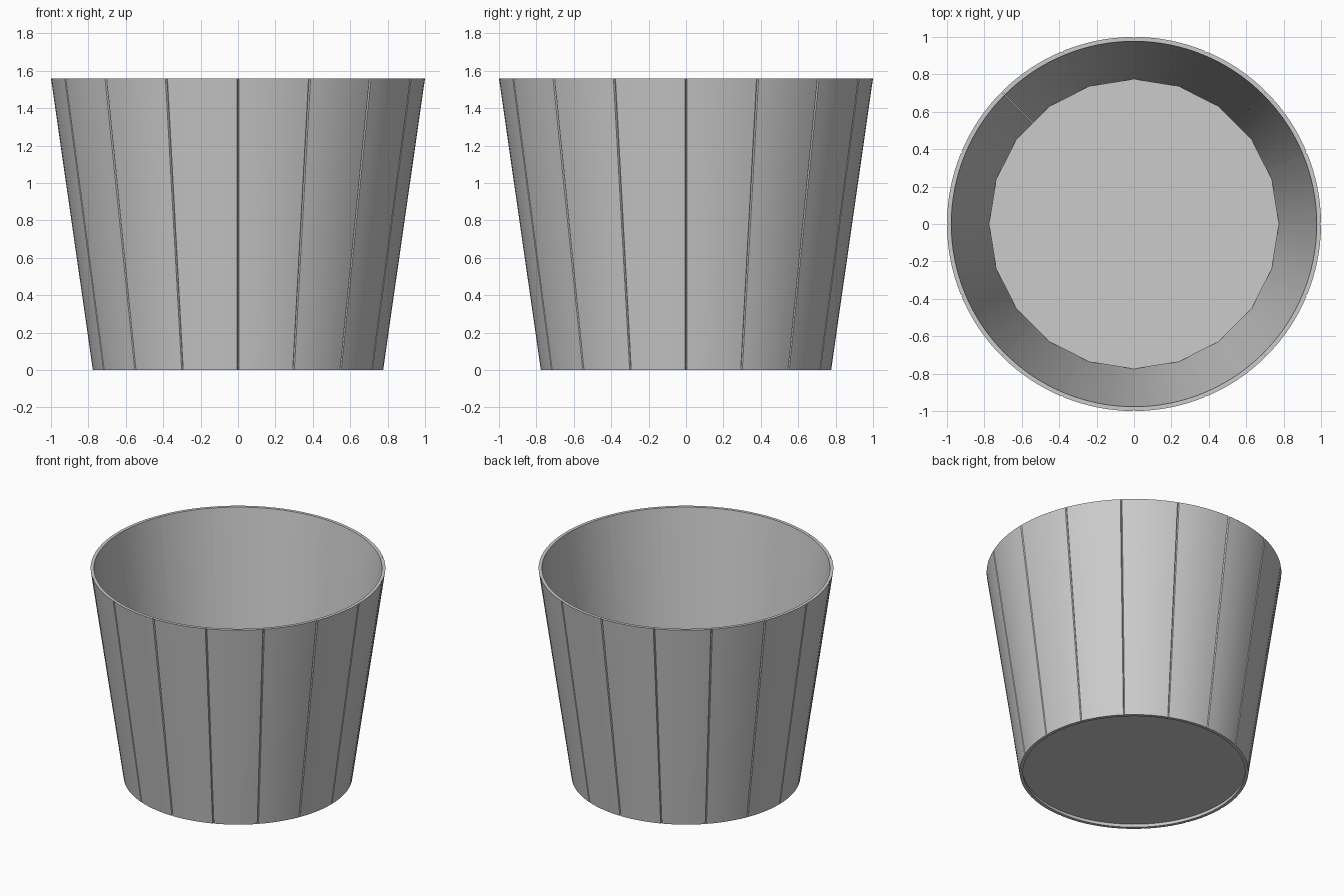
import bpy, bmesh, math

if "Cube" in bpy.data.objects:
    bpy.data.objects.remove(bpy.data.objects["Cube"])

STAVES, SEGS = 16, 8
HEIGHT, R_TOP, R_BOTTOM = 1.56, 1.0, 0.776
WALL, GROOVE = 0.023, 0.008
HALF = math.pi / STAVES


def section(radius):
    """Stave outline: curved outside and inside, outer edges chamfered."""
    end = HALF - 0.006
    pts = [(radius, -end + 2 * end * i / SEGS) for i in range(SEGS + 1)]
    pts.append((radius - GROOVE, HALF))
    pts += [(radius - WALL, HALF - 2 * HALF * i / SEGS) for i in range(SEGS + 1)]
    pts.append((radius - GROOVE, -HALF))
    return [(r * math.cos(a), r * math.sin(a)) for r, a in pts]


# One tapered stave
bm = bmesh.new()
low = [bm.verts.new((x, y, 0)) for x, y in section(R_BOTTOM)]
high = [bm.verts.new((x, y, HEIGHT)) for x, y in section(R_TOP)]
n = len(low)
for i in range(n):
    j = (i + 1) % n
    bm.faces.new((low[i], low[j], high[j], high[i]))
# End grain, as quads between the outer and inner arcs
for ring in (low, high):
    outer, inner = ring[:SEGS + 1], ring[SEGS + 2:2 * SEGS + 3][::-1]
    for i in range(SEGS):
        bm.faces.new((outer[i], outer[i + 1], inner[i + 1], inner[i]))
    bm.faces.new((outer[-1], ring[SEGS + 1], inner[-1]))
    bm.faces.new((outer[0], inner[0], ring[-1]))
bmesh.ops.recalc_face_normals(bm, faces=bm.faces)
mesh = bpy.data.meshes.new("stave")
bm.to_mesh(mesh)
bm.free()

# Smooth the curved sides, keep corners sharp
first = bpy.data.objects.new("stave", mesh)
bpy.context.collection.objects.link(first)
bpy.context.view_layer.objects.active = first
first.select_set(True)
bpy.ops.object.shade_smooth_by_angle(angle=math.radians(20))

# Ring of staves
first.rotation_euler.z = HALF
for k in range(1, STAVES):
    stave = first.copy()
    stave.rotation_euler.z = HALF + k * 2 * HALF
    bpy.context.collection.objects.link(stave)

# Twenty-sided floor board, slightly recessed from below
FLOOR_LOW, FLOOR_HIGH = 0.025, 0.15
bpy.ops.mesh.primitive_cylinder_add(
    vertices=20, radius=0.775, depth=FLOOR_HIGH - FLOOR_LOW,
    location=(0, 0, (FLOOR_LOW + FLOOR_HIGH) / 2))
bpy.context.object.name = "floor"
